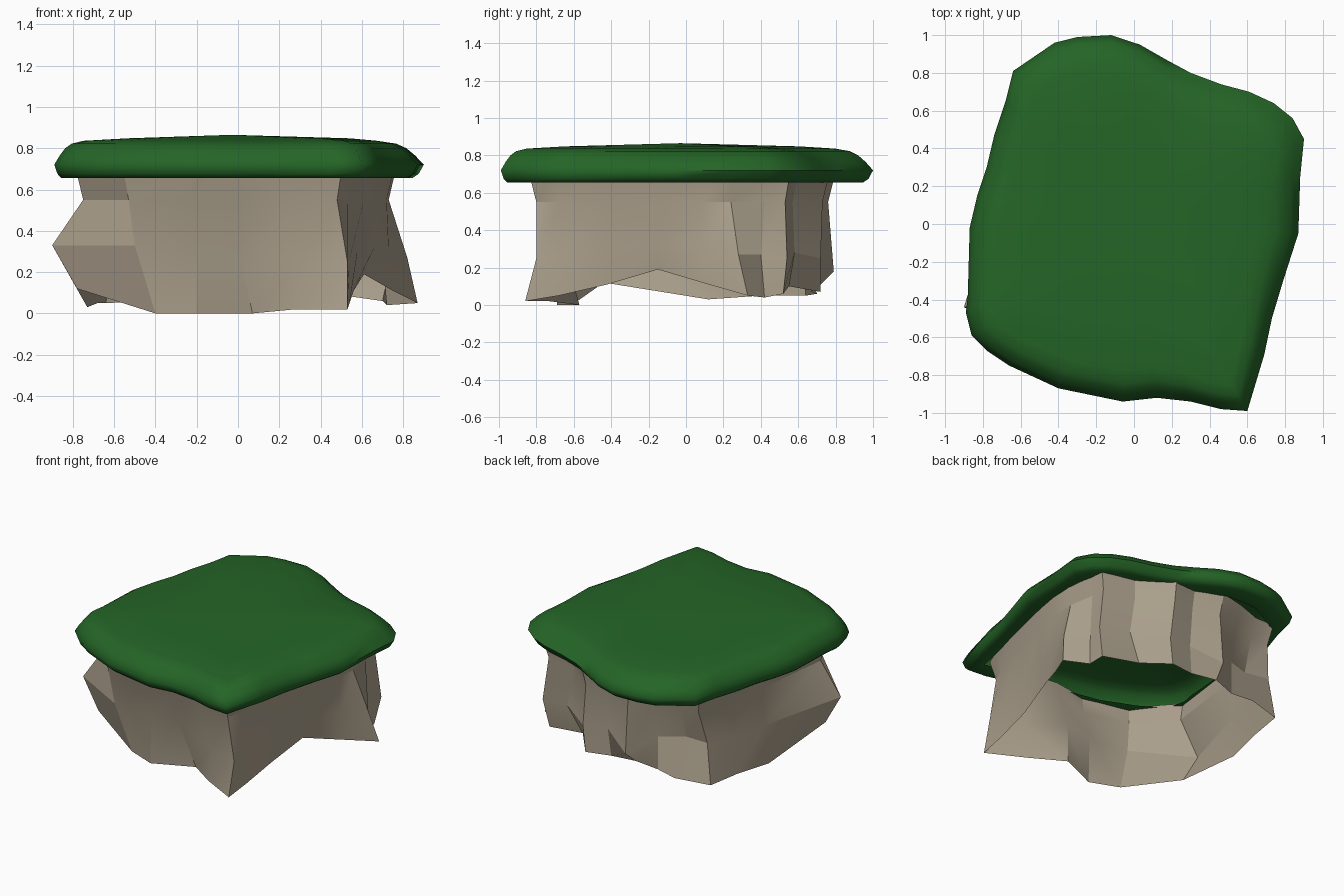
import bpy, bmesh, math


def loft(name, rings, color, angle, top=None):
    """Bridge closed rings with quads; optionally close the last ring with a fan to a point."""
    bm = bmesh.new()
    loops = [[bm.verts.new(p) for p in ring] for ring in rings]
    n = len(loops[0])
    for a, b in zip(loops, loops[1:]):
        for i in range(n):
            j = (i + 1) % n
            bm.faces.new((a[i], a[j], b[j], b[i]))
    if top:
        c = bm.verts.new(top)
        for i in range(n):
            bm.faces.new((loops[-1][i], loops[-1][(i + 1) % n], c))
    mesh = bpy.data.meshes.new(name)
    bm.to_mesh(mesh)
    bm.free()
    obj = bpy.data.objects.new(name, mesh)
    bpy.context.collection.objects.link(obj)
    mat = bpy.data.materials.new(name + "_color")
    mat.diffuse_color = (*color, 1)
    mesh.materials.append(mat)
    bpy.ops.object.select_all(action='DESELECT')
    obj.select_set(True)
    bpy.context.view_layer.objects.active = obj
    bpy.ops.object.shade_smooth_by_angle(angle=math.radians(angle))
    return obj


# Grass cap: irregular outline lofted through a bevelled edge profile, hollow underneath
outline = [(.60, -.99), (.69, -.69), (.73, -.50), (.79, -.30), (.87, -.05), (.88, .25),
           (.90, .45), (.84, .56), (.74, .64), (.61, .70), (.46, .74), (.30, .80),
           (.17, .87), (.03, .95), (-.12, 1.0), (-.30, .99), (-.42, .96), (-.64, .81),
           (-.68, .65), (-.74, .47), (-.78, .30), (-.83, .15), (-.87, -.02), (-.88, -.38),
           (-.89, -.47), (-.86, -.59), (-.78, -.67), (-.66, -.75), (-.53, -.81),
           (-.40, -.87), (-.06, -.94), (.12, -.92), (.30, -.94), (.46, -.98)]
profile = [(.15, .675), (.04, .655), (.018, .675), (0, .72), (.03, .765),
           (.06, .80), (.095, .822), (.16, .836), (.40, .848)]  # inset, height


def inset(p, d):
    # the back-right side slopes more gently
    d *= 1 + .5 * max(0, p[0] + p[1] - .2) if d < .2 else 1
    k = 1 - d / math.hypot(*p)
    return p[0] * k, p[1] * k


cap_rings = [[(*inset(p, d), z) for p in outline] for d, z in profile]
loft("grass_cap", cap_rings, (.018, .13, .02), 70, (-.03, -.03, .865))

# Rock wall: jagged columns, open underneath
feet = [(.53, -.86, .02), (.54, -.68, .05), (.56, -.42, .11), (.61, -.15, .19), (.75, .12, .11),
        (.87, .33, .05), (.72, .42, .04), (.70, .52, .06), (.42, .55, .10), (.28, .72, .07),
        (.10, .69, .08), (-.10, .70, .10), (-.25, .67, .07), (-.40, .70, .06), (-.64, .64, .05),
        (-.68, .40, .05), (-.73, .12, .03), (-.78, -.44, .12), (-.40, -.61, 0),
        (-.20, -.69, 0), (.07, -.57, 0), (.28, -.73, .02)]
bulge = [(.53, -.80, .25), (.54, -.68, .26), (.58, -.42, .31), (.66, -.15, .32), (.73, .10, .31),
         (.82, .28, .27), (.70, .40, .27), (.74, .54, .25), (.52, .58, .28), (.30, .72, .25),
         (.12, .70, .27), (-.08, .79, .18), (-.25, .67, .30), (-.42, .60, .32), (-.60, .62, .33),
         (-.66, .40, .30), (-.71, .14, .30), (-.90, -.44, .33), (-.50, -.66, .33),
         (-.20, -.68, .33), (0, -.66, .33), (.30, -.72, .25)]
waist = [(.48, -.80), (.53, -.68), (.61, -.42), (.68, -.12), (.72, .08),
         (.73, .24), (.70, .42), (.70, .53), (.47, .57), (.27, .73),
         (.10, .70), (-.08, .76), (-.25, .72), (-.42, .66), (-.56, .66),
         (-.64, .42), (-.68, .14), (-.75, -.43), (-.53, -.68),
         (-.22, -.76), (0, -.73), (.20, -.75)]
waist_ring = [(*p, .55) for p in waist]
rim_ring = [(x * 1.045, y * 1.045, .69) for x, y in waist]
loft("rock_wall", [feet, bulge, waist_ring, rim_ring], (.42, .36, .27), 20)
